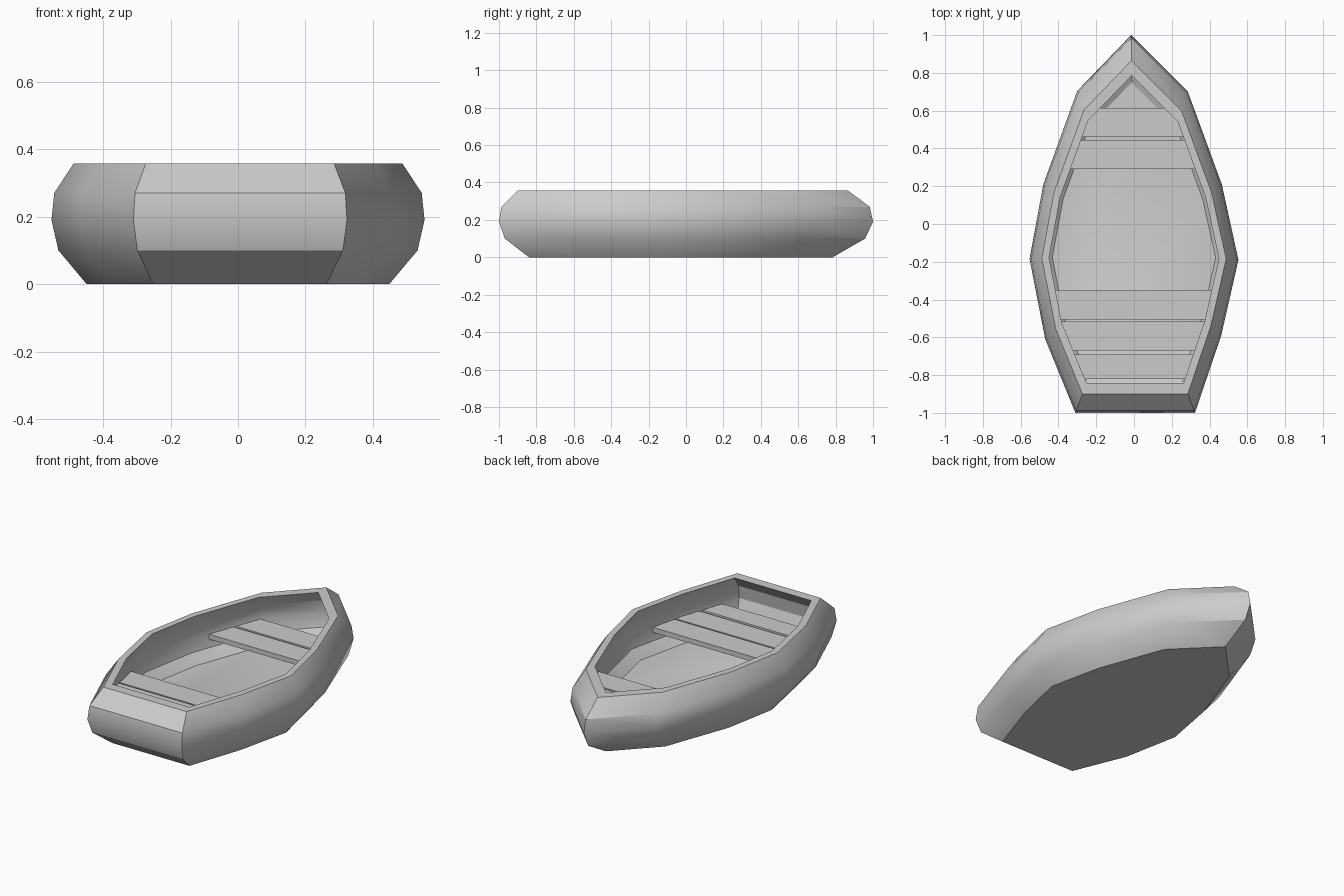
import bpy, bmesh
from mathutils import Vector

if "Cube" in bpy.data.objects:
    bpy.data.objects.remove(bpy.data.objects["Cube"])

# Plan outline of the hull at its widest level, bow first, clockwise
OUTLINE = [(-0.015, 1.0), (0.285, 0.70), (0.465, 0.21), (0.553, -0.19),
           (0.462, -0.59), (0.323, -1.0), (-0.31, -1.0), (-0.47, -0.61),
           (-0.553, -0.185), (-0.48, 0.21), (-0.30, 0.705)]
CENTRE_Y = -0.147


def ring(scale, z):
    """The outline scaled about the hull centre at height z."""
    return [Vector((x * scale, CENTRE_Y + (y - CENTRE_Y) * scale, z))
            for x, y in OUTLINE]


def finish(bm, name):
    bmesh.ops.recalc_face_normals(bm, faces=bm.faces)
    mesh = bpy.data.meshes.new(name)
    bm.to_mesh(mesh)
    bm.free()
    obj = bpy.data.objects.new(name, mesh)
    bpy.context.collection.objects.link(obj)
    return obj


# Hull: one skin from the bottom, up the outside, over the rim, down to the floor
PROFILE = [(0.812, 0.0), (0.963, 0.10), (1.0, 0.19), (0.985, 0.27), (0.882, 0.357),
           (0.813, 0.357), (0.91, 0.27), (0.925, 0.19), (0.89, 0.115), (0.782, 0.065)]
bm = bmesh.new()
loops = [[bm.verts.new(p) for p in ring(s, z)] for s, z in PROFILE]
n = len(OUTLINE)
for a, b in zip(loops, loops[1:]):
    for i in range(n):
        j = (i + 1) % n
        bm.faces.new((a[i], a[j], b[j], b[i]))
bm.faces.new(loops[0])
bm.faces.new(loops[-1])
hull = finish(bm, "hull")
bpy.context.view_layer.objects.active = hull
hull.select_set(True)
bpy.ops.object.shade_smooth_by_angle(angle=0.52)


# Seat planks: slices of the inner outline, given a thickness
def plank(name, y0, y1, top=0.19, thickness=0.03):
    bm = bmesh.new()
    bm.faces.new([bm.verts.new(p) for p in ring(0.912, top - thickness)])
    for y, side in ((y0, -1), (y1, 1)):
        bmesh.ops.bisect_plane(bm, geom=bm.verts[:] + bm.edges[:] + bm.faces[:],
                               plane_co=(0, y, 0), plane_no=(0, side, 0),
                               clear_outer=True)
    ext = bmesh.ops.extrude_face_region(bm, geom=bm.faces[:], use_keep_orig=True)
    up = [g for g in ext["geom"] if isinstance(g, bmesh.types.BMVert)]
    bmesh.ops.translate(bm, verts=up, vec=(0, 0, thickness))
    finish(bm, name)


for i, (y0, y1) in enumerate([(0.29, 0.445), (0.46, 0.615)]):
    plank(f"bow_seat_plank_{i + 1}", y0, y1)
for i, (y0, y1) in enumerate([(-0.505, -0.35), (-0.67, -0.515), (-0.82, -0.69)]):
    plank(f"stern_seat_plank_{i + 1}", y0, y1)
